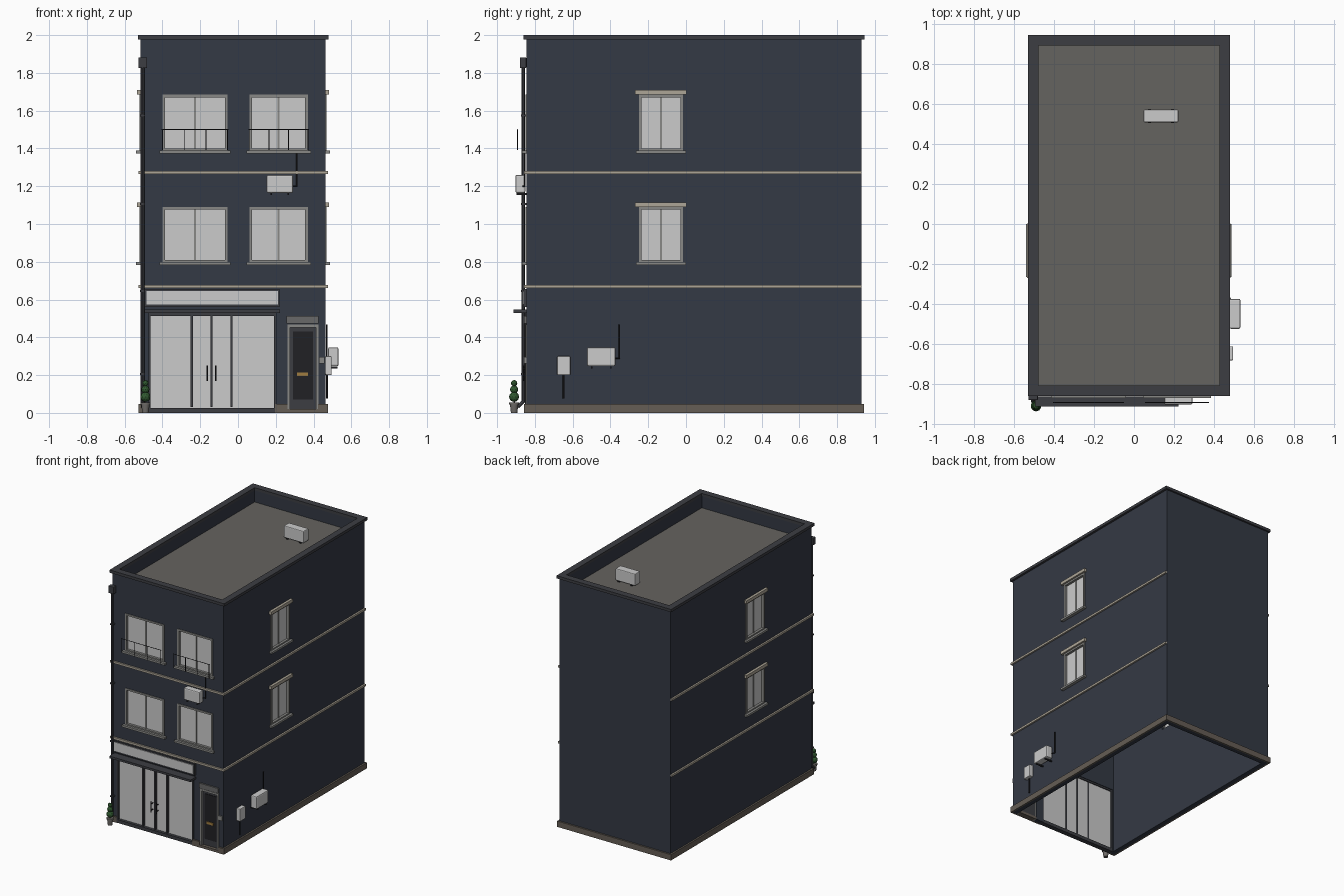
import bpy, bmesh
from mathutils import Vector, Matrix

if "Cube" in bpy.data.objects:
    bpy.data.objects.remove(bpy.data.objects["Cube"])

X0, X1, Y0, Y1 = -0.515, 0.463, -0.845, 0.93


def mat(name, r, g, b):
    m = bpy.data.materials.new(name)
    m.diffuse_color = (r, g, b, 1)
    m.use_nodes = True
    m.node_tree.nodes["Principled BSDF"].inputs["Base Color"].default_value = m.diffuse_color
    return m


NAVY = mat("navy_render", 0.034, 0.041, 0.058)
DARK = mat("dark_metal", 0.045, 0.047, 0.055)
BLACK = mat("black_metal", 0.015, 0.015, 0.018)
FRAME = mat("frame_grey", 0.25, 0.25, 0.24)
STONE = mat("stone", 0.42, 0.38, 0.31)
BASE = mat("plinth_stone", 0.13, 0.11, 0.09)
ROOF = mat("roof_felt", 0.13, 0.125, 0.115)
BRASS = mat("brass", 0.35, 0.2, 0.05)
LEAF = mat("leaf", 0.03, 0.1, 0.03)
POT = mat("pot_grey", 0.16, 0.15, 0.14)


def finish(name, bm, m=None, bevel=0):
    me = bpy.data.meshes.new(name)
    bm.to_mesh(me)
    bm.free()
    o = bpy.data.objects.new(name, me)
    bpy.context.collection.objects.link(o)
    if m:
        me.materials.append(m)
    if bevel:
        b = o.modifiers.new("bevel", 'BEVEL')
        b.width, b.segments = bevel, 2
    return o


def boxes(name, items, m=None, bevel=0):
    """One object from several (x0, x1, y0, y1, z0, z1) boxes."""
    bm = bmesh.new()
    for a, b, c, d, e, f in items:
        s = Matrix.Diagonal((abs(b - a), abs(d - c), abs(f - e), 1))
        bmesh.ops.create_cube(bm, size=1, matrix=Matrix.Translation(((a + b) / 2, (c + d) / 2, (e + f) / 2)) @ s)
    return finish(name, bm, m, bevel)


def on(face, u0, u1, d0, d1, z0, z1):
    """Box placed on a wall face: u along the wall, d outwards."""
    if face == "front":
        return (u0, u1, Y0 - d1, Y0 - d0, z0, z1)
    if face == "right":
        return (X1 + d0, X1 + d1, u0, u1, z0, z1)
    return (X0 - d1, X0 - d0, u0, u1, z0, z1)


def rods(name, paths, r, m, sides=8):
    """Round bars following straight-segment paths."""
    bm = bmesh.new()
    for path in paths:
        for p, q in zip(path, path[1:]):
            p, q = Vector(p), Vector(q)
            v = q - p
            t = Matrix.Translation((p + q) / 2) @ v.to_track_quat('Z', 'Y').to_matrix().to_4x4()
            bmesh.ops.create_cone(bm, cap_ends=True, segments=sides, radius1=r, radius2=r,
                                  depth=v.length + r, matrix=t)
    return finish(name, bm, m)


def ring(x0, x1, y0, y1, w, z0, z1):
    return [(x0, x1, y0, y0 + w, z0, z1), (x0, x1, y1 - w, y1, z0, z1),
            (x0, x0 + w, y0 + w, y1 - w, z0, z1), (x1 - w, x1, y0 + w, y1 - w, z0, z1)]


# Hollow walls with real openings
T = 0.035
walls = boxes("walls", [(X0, X1, Y0, Y1, 0, 1.98)], NAVY)
wins = []
for z0, z1 in ((0.795, 1.09), (1.385, 1.685)):
    wins += [("front", -0.40, -0.055, z0, z1), ("front", 0.06, 0.37, z0, z1),
             ("right", -0.25, -0.016, z0, z1), ("left", -0.25, -0.016, z0, z1)]
cuts = [(X0 + T, X1 - T, Y0 + T, Y1 - T, -0.1, 1.86), (X0 + T, X1 - T, Y0 + T, Y1 - T, 1.88, 2.1),
        on("front", -0.475, 0.195, -0.06, 0.05, -0.1, 0.525), on("front", 0.265, 0.422, -0.06, 0.05, -0.1, 0.465)]
cuts += [on(f, a, b, -0.06, 0.05, c, d) for f, a, b, c, d in wins]
bpy.context.view_layer.objects.active = walls
for c in cuts:
    cutter = boxes("cutter", [c])
    cutter.hide_render = True
    mod = walls.modifiers.new("cut", 'BOOLEAN')
    mod.operation, mod.object, mod.solver = 'DIFFERENCE', cutter, 'EXACT'
    bpy.ops.object.modifier_apply(modifier=mod.name)
    bpy.data.objects.remove(cutter)

# Roof, parapet cap, string courses, plinth
boxes("roof_deck", [(X0 + T, X1 - T, Y0 + T, Y1 - T, 1.87, 1.884)], ROOF)
boxes("parapet_cap", ring(-0.53, 0.48, -0.86, 0.944, 0.052, 1.978, 2.0), DARK)
for i, z in enumerate((0.668, 1.272)):
    boxes(f"string_course_{i}", [on("front", X0 - .013, X1 + .013, 0, .013, z - .008, z + .008),
                                 on("right", Y0, Y1, 0, .013, z - .008, z + .008),
                                 on("left", Y0, Y1, 0, .013, z - .008, z + .008)], STONE)
boxes("plinth", [on("right", Y0, Y1 + .013, 0, .013, 0, .046), on("left", Y0, Y1 + .013, 0, .013, 0, .046),
                 (X0, X1, Y1, Y1 + .013, 0, .046)] +
      [on("front", a, b, 0, .013, 0, .046) for a, b in ((X0 - .013, -.472), (.195, .262), (.424, X1 + .013))], BASE)

# Windows: frame, mullion, glass, sill, side lintels, front railings
for i, (f, a, b, c, d) in enumerate(wins):
    t, mid = 0.014, (a + b) / 2
    boxes(f"window_frame_{i}", [on(f, a, b, -.02, .006, c, c + t), on(f, a, b, -.02, .006, d - t, d),
                                on(f, a, a + t, -.02, .006, c + t, d - t), on(f, b - t, b, -.02, .006, c + t, d - t),
                                on(f, mid - .005, mid + .005, -.02, -.008, c + t, d - t)], FRAME)
    boxes(f"window_glass_{i}", [on(f, a + .005, b - .005, -.018, -.013, c + .005, d - .005)])
    boxes(f"window_sill_{i}", [on(f, a - .016, b + .016, -.01, .024, c - .012, c + .004)], FRAME)
    if f != "front":
        boxes(f"window_lintel_{i}", [on(f, a - .02, b + .018, 0, .02, d, d + .025)], STONE)
    elif c > 1.2:
        y, zb = -0.893, 1.392
        us = [a + (b - a) * k / 3 for k in range(4)]
        rods(f"window_railing_{i}", [[(a - .004, y, 1.5), (b + .004, y, 1.5)]] +
             [[(u, y, 1.5), (u, y, zb)] for u in us], 0.0025, BLACK, 6)

# Shopfront
mull = [on("front", x - .006, x + .006, -.025, .004, .03, .512) for x in (-.245, -.14, -.035)]
boxes("shop_frame", [on("front", -.475, -.462, -.03, .008, 0, .525), on("front", .19, .203, -.03, .008, 0, .525),
                     on("front", -.475, .203, -.03, .008, .512, .53),
                     on("front", -.475, .203, -.03, .008, 0, .026)] + mull, DARK)
boxes("shop_glass", [on("front", -.468, .195, -.022, -.015, .02, .52)])
rods("shop_handles", [[(x, Y0 - .015, .17), (x, Y0 - .015, .25)] for x in (-.163, -.118)] +
     [[(x, Y0 - .015, z), (x, Y0 + .005, z)] for x in (-.163, -.118) for z in (.185, .235)], 0.004, BLACK)
boxes("shop_canopy", [on("front", -.495, .222, 0, .068, .53, .547)], DARK)
boxes("fascia", [on("front", -.495, .22, 0, .016, .56, .655)], DARK)
boxes("fascia_panel", [on("front", -.485, .212, .012, .021, .574, .644)])

# Entrance door
boxes("door_frame", [on("front", .262, .275, -.03, .006, .0, .467), on("front", .412, .425, -.03, .006, .0, .467),
                     on("front", .262, .425, -.03, .006, .452, .467)], FRAME)
boxes("door_leaf", [on("front", .272, .414, -.03, -.012, .015, .455)], DARK)
boxes("door_panel", [on("front", .29, .396, -.013, -.008, .07, .43)], BLACK)
boxes("door_step", [on("front", .262, .424, -.035, .012, 0, .02)], BASE)
boxes("door_hood", [on("front", .256, .426, 0, .012, .472, .512)], mat("hood_grey", .14, .14, .14))
boxes("mail_slot", [on("front", .312, .37, -.01, -.003, .195, .215)], BRASS)
boxes("entry_buzzer", [on("front", .43, .457, 0, .012, .262, .296)], FRAME)


# Air conditioners with brackets and pipes
def wall_ac(name, f, a, b, z0, z1, d0, d1):
    boxes(name, [on(f, a, b, d0, d1, z0, z1)], None, 0.008)
    boxes(name + "_bracket", [on(f, u - .004, u + .004, 0, d1 - .005, z0 - .012, z0 - .002)
                              for u in (a + .025, b - .025)], BLACK)


wall_ac("front_ac", "front", .152, .292, 1.165, 1.26, .006, .058)
rods("front_ac_pipe", [[(.285, Y0 - .02, 1.2), (.312, Y0 - .008, 1.2), (.312, Y0 - .008, 1.38)]], .004, BLACK)
wall_ac("side_ac", "right", -.524, -.374, .247, .347, .014, .069)
rods("side_ac_pipe", [[(X1 + .02, -.38, .29), (X1 + .008, -.353, .29), (X1 + .008, -.353, .465)]], .004, BLACK)
boxes("roof_ac", [(.048, .222, .508, .572, 1.89, 1.985)], None, .006)
boxes("roof_ac_feet", [(x, x + .015, .505, .575, 1.88, 1.892) for x in (.07, .185)], BLACK)

# Meter box on the side wall
boxes("meter_box", [on("right", -.682, -.612, 0, .033, .2, .3)], None, .005)
rods("meter_pipe", [[(X1 + .008, -.648, .08), (X1 + .008, -.648, .2)]], .005, BLACK)

# Drainpipe
dx, dy = -.505, -.862
pipe = rods("drainpipe", [[(dx, dy, 1.83), (dx, dy, .06), (dx, dy - .025, .035)]], .009, DARK, 12)
hopper = boxes("drain_hopper", [(-.528, -.481, -.88, Y0, 1.825, 1.882)], DARK, .004)
boxes("drain_clips", [(dx - .013, dx + .013, dy - .012, Y0, z, z + .01) for z in (.2, .64, 1.1, 1.57)], DARK)

# Potted topiary
px, py = -.49, -.91
bm = bmesh.new()
for r1, r2, z0, z1 in ((.017, .022, 0, .045), (.026, .026, .045, .056)):
    bmesh.ops.create_cone(bm, cap_ends=True, segments=16, radius1=r1, radius2=r2, depth=z1 - z0,
                          matrix=Matrix.Translation((px, py, (z0 + z1) / 2)))
pot = finish("plant_pot", bm, POT)
rods("plant_stem", [[(px, py, .05), (px, py, .16)]], .004, BASE)
bm = bmesh.new()
for z, r in ((.085, .027), (.124, .022), (.157, .017)):
    bmesh.ops.create_icosphere(bm, subdivisions=2, radius=r, matrix=Matrix.Translation((px, py, z)))
leaves = finish("plant_leaves", bm, LEAF)

for o in (pipe, pot):
    bpy.ops.object.select_all(action='DESELECT')
    o.select_set(True)
    bpy.context.view_layer.objects.active = o
    bpy.ops.object.shade_smooth_by_angle()
